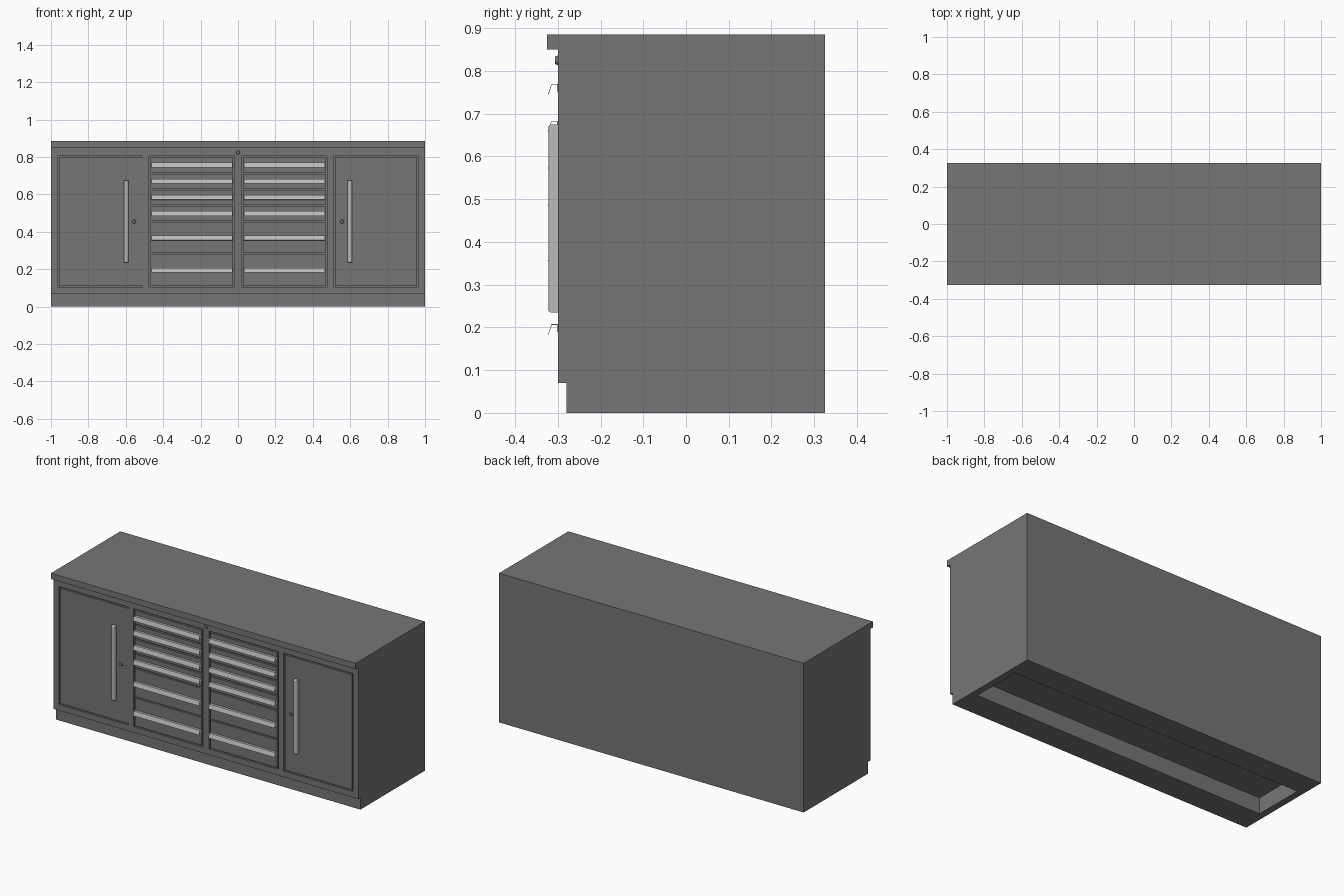
import bpy, bmesh
from math import pi
from mathutils import Matrix, Vector

if "Cube" in bpy.data.objects:
    bpy.data.objects.remove(bpy.data.objects["Cube"])


def material(name, v):
    m = bpy.data.materials.new(name)
    m.diffuse_color = (v, v, v, 1)
    m.use_nodes = True
    m.node_tree.nodes["Principled BSDF"].inputs["Base Color"].default_value = m.diffuse_color
    return m


DARK = material("dark_paint", 0.18)
STEEL = material("steel", 0.5)


def make(name, bm, mat):
    bmesh.ops.recalc_face_normals(bm, faces=bm.faces)
    me = bpy.data.meshes.new(name)
    bm.to_mesh(me)
    bm.free()
    ob = bpy.data.objects.new(name, me)
    me.materials.append(mat)
    bpy.context.collection.objects.link(ob)
    return ob


def add_box(bm, x0, x1, y0, y1, z0, z1):
    c = Matrix.Translation(((x0 + x1) / 2, (y0 + y1) / 2, (z0 + z1) / 2))
    bmesh.ops.create_cube(bm, size=1, matrix=c @ Matrix.Diagonal((x1 - x0, y1 - y0, z1 - z0, 1)))


def box(name, *b):
    bm = bmesh.new()
    add_box(bm, *b)
    return make(name, bm, DARK)


def extrude_x(name, profile, x0, x1, mat):
    bm = bmesh.new()
    f = bm.faces.new([bm.verts.new((x0, y, z)) for y, z in profile])
    r = bmesh.ops.extrude_face_region(bm, geom=[f])
    bmesh.ops.translate(bm, vec=(x1 - x0, 0, 0),
                        verts=[v for v in r["geom"] if isinstance(v, bmesh.types.BMVert)])
    return make(name, bm, mat)


FRONT, BACK = -0.30, -0.288   # panel face and bottom of the grooves
Z0, Z1, GAP = 0.105, 0.805, 0.008

# Carcass with worktop overhang and toe kick
carcass = extrude_x("cabinet_body", [
    (-0.28, 0), (0.325, 0), (0.325, 0.885), (-0.325, 0.885),
    (-0.325, 0.85), (FRONT, 0.85), (FRONT, 0.07), (-0.28, 0.07)], -1, 1, DARK)

# Front openings and the recess underneath
bm = bmesh.new()
for a, b in ((-0.965, -0.51), (-0.475, -0.02), (0.02, 0.475), (0.51, 0.965)):
    add_box(bm, a, b, -0.31, BACK, Z0, Z1)
add_box(bm, -0.96, 0.96, -0.126, 0.18, -0.05, 0.096)
cutter = make("opening_cutter", bm, DARK)
cutter.hide_render = True
mod = carcass.modifiers.new("openings", "BOOLEAN")
mod.object, mod.operation, mod.solver = cutter, "DIFFERENCE", "EXACT"
bpy.context.view_layer.objects.active = carcass
bpy.ops.object.modifier_apply(modifier=mod.name)
bpy.data.objects.remove(cutter)

# Doors (the left one closes tight on its inner edge)
box("left_door", -0.965 + GAP, -0.51, FRONT, BACK, Z0 + GAP, Z1 - GAP)
box("right_door", 0.51 + GAP, 0.965 - GAP, FRONT, BACK, Z0 + GAP, Z1 - GAP)

# Drawers with bent sheet pulls
PULL = [(-0.30, 0.012), (-0.315, 0.012), (-0.323, -0.013), (-0.3218, -0.0134),
        (-0.314, 0.0107), (-0.3015, 0.0107), (-0.3015, -0.006), (-0.30, -0.006)]
for side, xa, xb in (("left", -0.475, -0.02), ("right", 0.02, 0.475)):
    top = Z1 - GAP
    for i, h in enumerate([1, 1, 1, 1, 2, 2]):
        pitch = h * (Z1 - Z0 - GAP) / 8
        low = top - pitch + GAP
        box(f"{side}_drawer_{i + 1}", xa + GAP, xb - GAP, FRONT, BACK, low, top)
        mid = (top + low) / 2
        extrude_x(f"{side}_drawer_pull_{i + 1}", [(y, z + mid) for y, z in PULL],
                  xa + 0.012, xb - 0.009, STEEL)
        top -= pitch


# Round locks
def lock(name, x, z):
    bm = bmesh.new()
    bmesh.ops.create_cone(bm, cap_ends=True, segments=24, radius1=0.011, radius2=0.009, depth=0.006,
                          matrix=Matrix.Translation((x, FRONT - 0.003, z)) @ Matrix.Rotation(pi / 2, 4, "X"))
    return make(name, bm, DARK)


lock("centre_lock", 0, 0.825)

# Upright door handles and door locks
for side, s in (("left", -1), ("right", 1)):
    lock(f"{side}_door_lock", s * 0.556, 0.455)
    bm = bmesh.new()
    x = s * 0.598
    add_box(bm, x - 0.012, x + 0.012, -0.322, FRONT, 0.235, 0.675)
    edges = [e for e in bm.edges if all(v.co.y < -0.32 for v in e.verts)]
    bmesh.ops.bevel(bm, geom=edges, offset=0.007, segments=3, profile=0.5, affect="EDGES")
    handle = make(f"{side}_door_handle", bm, STEEL)
